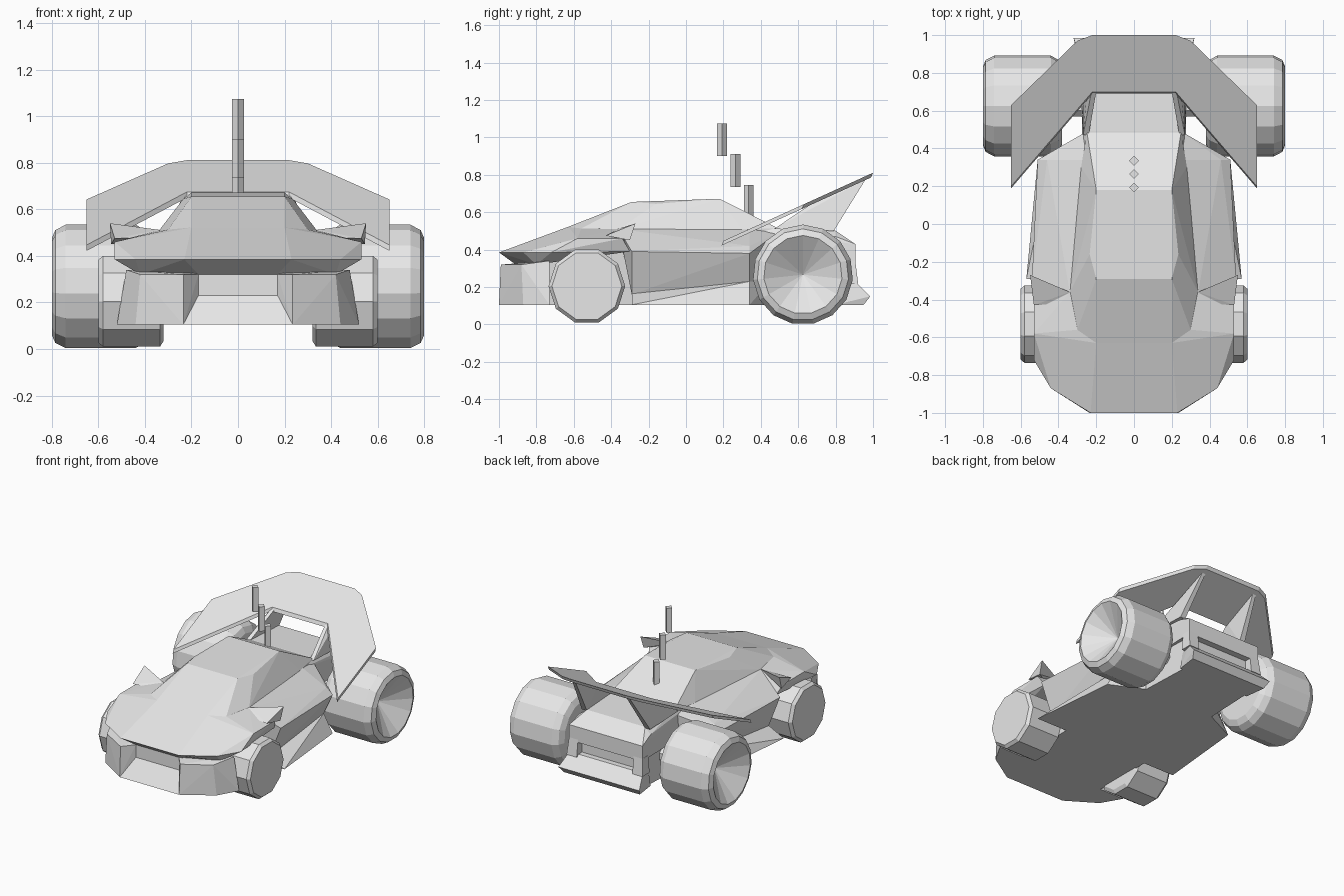
import bpy, bmesh, math

grey = bpy.data.materials.new("light_grey")
grey.diffuse_color = (0.8, 0.8, 0.8, 1)


def finish(name, bm):
    bmesh.ops.recalc_face_normals(bm, faces=bm.faces[:])
    me = bpy.data.meshes.new(name)
    bm.to_mesh(me)
    bm.free()
    me.materials.append(grey)
    ob = bpy.data.objects.new(name, me)
    bpy.context.collection.objects.link(ob)
    return ob


def hull(name, pts, sides=(1, -1)):
    """Faceted solid around points; both sides gives one symmetric block."""
    bm = bmesh.new()
    for s in sides:
        for x, y, z in pts:
            bm.verts.new((x * s, y, z))
    res = bmesh.ops.convex_hull(bm, input=bm.verts[:])
    junk = {g for g in res["geom_interior"] + res["geom_unused"]
            if isinstance(g, bmesh.types.BMVert)}
    bmesh.ops.delete(bm, geom=list(junk), context='VERTS')
    bmesh.ops.dissolve_limit(bm, angle_limit=math.radians(2),
                             verts=bm.verts[:], edges=bm.edges[:])
    return finish(name, bm)


def pair(name, pts):
    for s, side in ((1, "right"), (-1, "left")):
        hull(f"{name}_{side}", pts, (s,))


def wheel(name, profile, n, y, z):
    """Revolve (x, radius) profile about the axle, on both sides."""
    for s, side in ((1, "right"), (-1, "left")):
        bm = bmesh.new()
        rings = []
        for x, r in profile:
            count = n if r > 0 else 1
            rings.append([bm.verts.new((s * x,
                                        y + r * math.sin(2 * math.pi * (k + .5) / n),
                                        z - r * math.cos(2 * math.pi * (k + .5) / n)))
                          for k in range(count)])
        for a, b in zip(rings, rings[1:]):
            for k in range(n):
                j = (k + 1) % n
                quad = [a[k % len(a)], a[j % len(a)], b[j % len(b)], b[k % len(b)]]
                bm.faces.new(list(dict.fromkeys(quad)))
        finish(f"{name}_{side}", bm)


# Hood with front overhang and fenders
hull("hood", [(.23, -1, .385), (.44, -.87, .385), (.53, -.72, .385),
              (.53, -.58, .46), (.53, -.34, .46), (.34, -.36, .51),
              (.30, -.56, .513), (.20, -.63, .522), (.17, -.91, .32),
              (.42, -.80, .32), (.45, -.72, .36), (.50, -.30, .39)])

# Nose: recessed centre, sloping lip and two cheeks
hull("nose_centre", [(.2, -.91, .34), (.2, -.91, .23), (.2, -.7, .34), (.2, -.7, .105),
                     (.2, -.91, .105)])
hull("front_lip", [(.235, -1, .105), (.17, -.91, .23), (.2, -.8, .23), (.235, -.8, .105)])
pair("nose_cheek", [(.235, -1, .105), (.235, -.99, .32), (.17, -.91, .32), (.17, -.91, .105),
                    (.44, -.87, .105), (.42, -.88, .32), (.52, -.73, .105),
                    (.48, -.73, .34), (.17, -.73, .105), (.17, -.73, .34)])

# Floor and narrow core between the front wheels
hull("front_core", [(.33, -.76, .105), (.33, -.28, .105), (.36, -.76, .40), (.36, -.28, .40)])

# Cabin with sloped windscreen and rear window
hull("cabin", [(.20, -.63, .522), (.30, -.56, .513), (.34, -.36, .508), (.28, .30, .508),
               (.25, .49, .515), (.20, -.29, .655), (.235, -.16, .645), (.20, .18, .672),
               (.3, -.3, .45), (.25, .49, .45)])

# Side pods: wide shoulder tapering inward, then the flared sill
hull("side_pods", [(.34, -.36, .51), (.27, .34, .51), (.25, .49, .49), (.54, -.29, .39),
                   (.51, .34, .38), (.46, .34, .42), (.45, -.29, .16), (.44, .34, .23),
                   (.25, .47, .23)])
hull("sill", [(.57, -.29, .105), (.45, -.29, .165), (.44, .34, .23), (.51, .34, .105),
              (.28, .45, .105), (.28, .45, .23)])

# Pointed fender fins
pair("fender_fin", [(.34, -.36, .512), (.55, -.27, .54), (.545, -.30, .45),
                    (.53, -.43, .475), (.36, -.42, .48)])

# Rear engine cover and stepped tail
hull("engine_cover", [(.26, .3, .50), (.25, .49, .518), (.23, .79, .508), (.28, .80, .47),
                      (.29, .905, .43), (.29, .905, .32), (.27, .4, .32)])
hull("tail_core", [(.28, .35, .34), (.28, .35, .105), (.26, .86, .34), (.26, .86, .105)])
hull("tail_bumper", [(.29, .90, .235), (.32, .985, .15), (.30, .95, .105),
                     (.26, .8, .235), (.28, .8, .105)])
pair("tail_post", [(.22, .905, .34), (.29, .905, .34), (.22, .92, .22), (.30, .92, .22),
                   (.22, .84, .34), (.29, .84, .34), (.22, .84, .22), (.30, .84, .22)])

# Swept rear wing: one sloped plate
outline = [(.65, .20), (.65, .63), (.30, .97), (.22, 1.0), (-.22, 1.0), (-.30, .97),
           (-.65, .63), (-.65, .20), (-.22, .70), (.22, .70)]
bm = bmesh.new()
top, low = [[bm.verts.new((x, y - d * .4, .447 + .455 * (y - .2) - d)) for x, y in outline]
            for d in (0, .025)]
count = len(outline)
for ring in (top, low):
    # Centre strip and two swept arms
    for ids in ((3, 4, 8, 9), (0, 1, 2, 3, 9), (4, 5, 6, 7, 8)):
        bm.faces.new([ring[i] for i in ids])
for i in range(count):
    j = (i + 1) % count
    bm.faces.new([top[i], top[j], low[j], low[i]])
finish("rear_wing", bm)

# Wing supports leaning in from the engine cover
pair("wing_support", [(.27, .47, .51), (.24, .47, .51), (.225, .70, .665), (.20, .70, .665),
                      (.225, .96, .775), (.20, .96, .775), (.27, .79, .50), (.23, .79, .50)])

# Wheels and axles
wheel("front_wheel", [(.32, 0), (.32, .18), (.335, .205), (.58, .205), (.60, .187), (.60, 0)],
      10, -.53, .205)
wheel("rear_wheel", [(.38, 0), (.38, .205), (.40, .245), (.44, .268), (.74, .268),
                     (.785, .245), (.80, .21), (.66, 0)], 15, .625, .266)
wheel("rear_axle", [(.2, 0), (.2, .06), (.42, .06), (.42, 0)], 8, .625, .266)

# Three stepped aerial rods with a diamond section
for i, (y, z0, z1) in enumerate([(.335, .57, .745), (.265, .735, .91), (.193, .90, 1.075)]):
    hull(f"aerial_rod_{i + 1}", [(a, y + b, z) for z in (z0, z1)
                                 for a, b in ((.026, 0), (0, .026), (-.026, 0), (0, -.026))], (1,))
